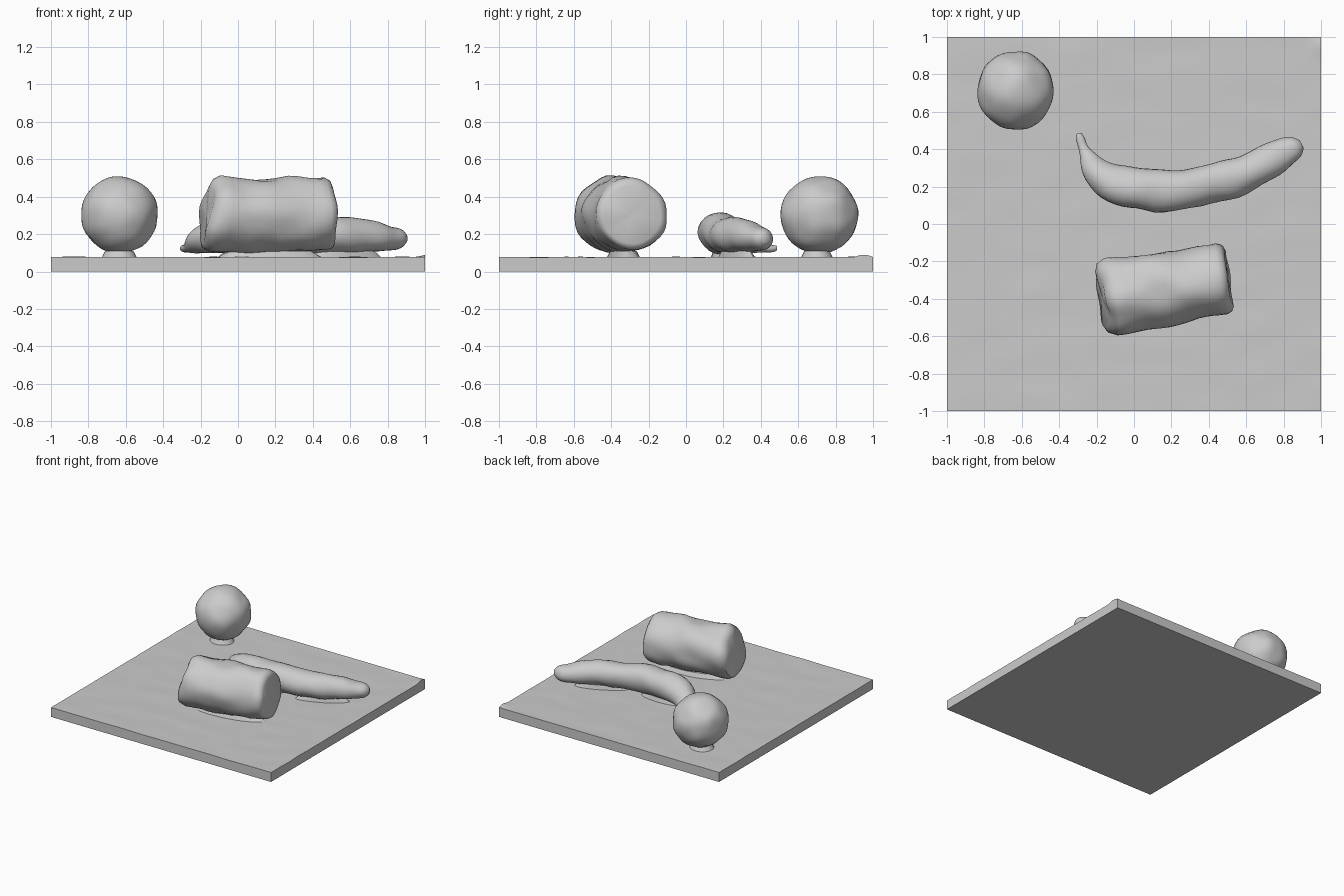
import bpy, bmesh, math
from mathutils import Vector, noise

if "Cube" in bpy.data.objects:
    bpy.data.objects.remove(bpy.data.objects["Cube"])

grey = bpy.data.materials.new("plain grey")
grey.diffuse_color = (0.6, 0.6, 0.6, 1)
grey.use_nodes = True
grey.node_tree.nodes["Principled BSDF"].inputs["Base Color"].default_value = grey.diffuse_color


def finish(bm, name, angle=40):
    bmesh.ops.recalc_face_normals(bm, faces=bm.faces)
    mesh = bpy.data.meshes.new(name)
    bm.to_mesh(mesh)
    bm.free()
    mesh.materials.append(grey)
    ob = bpy.data.objects.new(name, mesh)
    bpy.context.collection.objects.link(ob)
    bpy.ops.object.select_all(action='DESELECT')
    bpy.context.view_layer.objects.active = ob
    ob.select_set(True)
    bpy.ops.object.shade_smooth_by_angle(angle=math.radians(angle))
    return ob


def roughen(bm, amount, scale):
    """Uneven, hand-shaped surface."""
    bm.normal_update()
    moves = [(v, v.normal * noise.noise(v.co * scale) * amount) for v in bm.verts]
    for v, d in moves:
        v.co += d


def smooth_path(points, steps):
    """Catmull-Rom interpolation of (x, y, z, half width, half height)."""
    out = []
    p = [points[0]] + points + [points[-1]]
    for i in range(1, len(p) - 2):
        for s in range(steps):
            t = s / steps
            out.append([0.5 * (2 * b + (c - a) * t + (2 * a - 5 * b + 4 * c - d) * t * t
                               + (3 * b - a - 3 * c + d) * t ** 3)
                        for a, b, c, d in zip(*p[i - 1:i + 3])])
    return out + [list(points[-1])]


def loft(rings, sides, heading=None, leans=None):
    """Skin elliptical rings that stand across a path."""
    bm = bmesh.new()
    loops = []
    for i, (x, y, z, w, h) in enumerate(rings):
        a, b = rings[max(i - 1, 0)], rings[min(i + 1, len(rings) - 1)]
        t = heading or Vector((b[0] - a[0], b[1] - a[1], 0)).normalized()
        side = Vector((-t.y, t.x, 0))
        lean = leans[i] if leans else 0
        loop = []
        for k in range(sides):
            u = 2 * math.pi * k / sides
            up = h * math.sin(u)
            loop.append(bm.verts.new(Vector((x, y, z + up)) + side * w * math.cos(u) + t * lean * up))
        loops.append(loop)
    for l, m in zip(loops, loops[1:]):
        for k in range(sides):
            n = (k + 1) % sides
            bm.faces.new((l[k], l[n], m[n], m[k]))
    bm.faces.new(loops[0])
    bm.faces.new(loops[-1])
    return bm


def contact(name, x, y, rx, ry, turn=0):
    """Thin foot where an item meets the board."""
    bm = bmesh.new()
    bmesh.ops.create_cone(bm, cap_ends=True, segments=24, radius1=1, radius2=0.75, depth=0.045)
    for v in bm.verts:
        px, py = v.co.x * rx, v.co.y * ry
        v.co = (x + px * math.cos(turn) - py * math.sin(turn),
                y + px * math.sin(turn) + py * math.cos(turn), v.co.z + 0.0875)
    finish(bm, name)


# Board: square slab with a faintly rippled top and one raised corner
bm = bmesh.new()
bmesh.ops.create_grid(bm, x_segments=60, y_segments=60, size=1)
top = bm.faces[:]
rim = [e for e in bm.edges if e.is_boundary]
walls = bmesh.ops.extrude_edge_only(bm, edges=rim)["geom"]
low = [v for v in walls if isinstance(v, bmesh.types.BMVert)]
for v in {v for f in top for v in f.verts}:
    x, y = v.co.x, v.co.y
    v.co.z = 0.077 + 0.003 * noise.noise(Vector((x * 4, y * 7, 0)))
    v.co.z += 0.016 * math.exp(-((x - 1) ** 2 + (y - 0.95) ** 2) / 0.001)
bmesh.ops.contextual_create(bm, geom=[e for e in bm.edges if e.is_boundary and
                                     all(v in low for v in e.verts)])
finish(bm, "board")

# Ball
bm = bmesh.new()
bmesh.ops.create_icosphere(bm, subdivisions=4, radius=1)
for v in bm.verts:
    v.co = (-0.635 + 0.207 * v.co.x, 0.715 + 0.21 * v.co.y, 0.301 + 0.204 * v.co.z)
roughen(bm, 0.012, 9)
finish(bm, "ball", 60)
contact("ball_foot", -0.635, 0.7, 0.1, 0.09)

# Log: thick roll lying down, flat leaning ends with rounded rims
turn = math.radians(10)
ends = [(-0.172, 0.02), (-0.172, 0.15), (-0.155, 0.185), (-0.12, 0.202)]
body = [(-0.12 + 0.055 * i, 0.202 - 0.001 * i) for i in range(1, 11)]
tail = [(0.47, 0.192), (0.495, 0.178), (0.505, 0.155), (0.505, 0.02)]
rings, leans = [], []
for x, r in ends + body + tail:
    f = (x + 0.172) / 0.677
    rings.append((x, -0.405 + 0.115 * f, 0.303, r, r))
    leans.append(0.16 - 0.24 * f)
bm = loft(rings, 40, Vector((math.cos(turn), math.sin(turn), 0)), leans)
roughen(bm, 0.022, 7)
finish(bm, "log", 50)
contact("log_foot", 0.17, -0.335, 0.3, 0.08, turn)

# Curved fruit: tapering bent body with a thin stem at the left
path = [(-0.292, 0.485, 0.125, 0.012, 0.012), (-0.287, 0.455, 0.124, 0.026, 0.022),
        (-0.262, 0.385, 0.132, 0.034, 0.032), (-0.205, 0.29, 0.168, 0.07, 0.066),
        (-0.1, 0.218, 0.198, 0.108, 0.098), (0.03, 0.187, 0.206, 0.112, 0.106),
        (0.2, 0.18, 0.206, 0.11, 0.107), (0.39, 0.212, 0.2, 0.104, 0.1),
        (0.57, 0.26, 0.195, 0.105, 0.095), (0.71, 0.326, 0.188, 0.094, 0.084),
        (0.81, 0.384, 0.178, 0.078, 0.068), (0.865, 0.412, 0.176, 0.056, 0.048),
        (0.892, 0.425, 0.175, 0.022, 0.02)]
bm = loft(smooth_path(path, 4), 24)
roughen(bm, 0.012, 8)
finish(bm, "curved_fruit", 60)
contact("fruit_foot_left", 0.08, 0.19, 0.2, 0.06)
contact("fruit_foot_right", 0.58, 0.27, 0.22, 0.05, 0.45)
